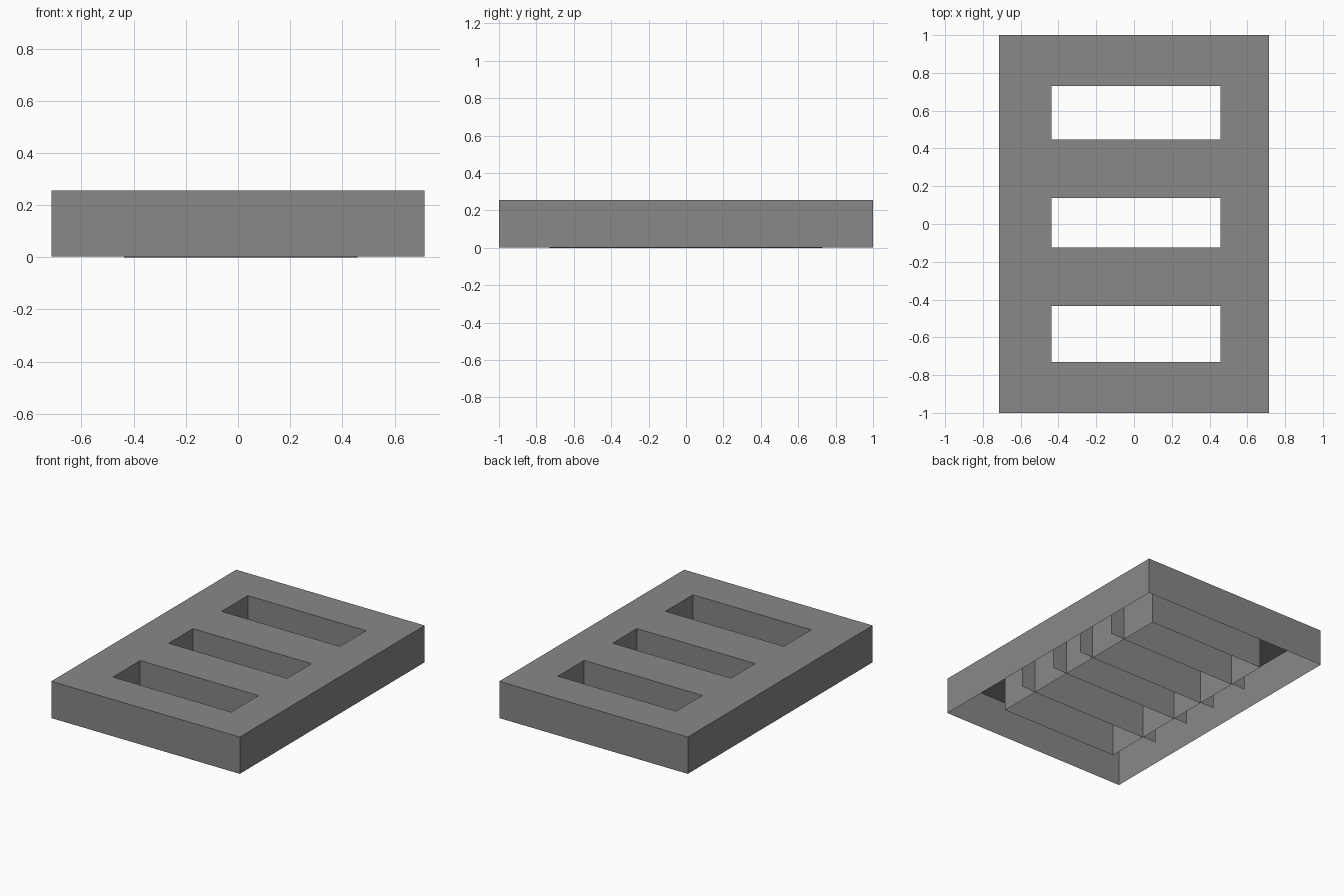
import bpy
import bmesh

if "Cube" in bpy.data.objects:
    bpy.data.objects.remove(bpy.data.objects["Cube"], do_unlink=True)

HALF_X, HALF_Y, TOP, RIM = 0.714, 1.0, 0.255, 0.003
SLOT_X = (-0.437, 0.459)
SLOTS = [(-0.73, -0.434), (-0.124, 0.138), (0.447, 0.73)]
TAB = 0.108

grey = bpy.data.materials.new("mid_grey")
grey.use_nodes = True
grey.diffuse_color = (0.246, 0.246, 0.246, 1)
grey.node_tree.nodes["Principled BSDF"].inputs["Base Color"].default_value = grey.diffuse_color


def quad(bm, *points):
    bm.faces.new([bm.verts.new(p) for p in points])


def wall(bm, start, end, low, high=TOP):
    """Upright sheet between two plan points."""
    quad(bm, (*start, low), (*end, low), (*end, high), (*start, high))


def finish(bm, name):
    bmesh.ops.remove_doubles(bm, verts=bm.verts, dist=0.0001)
    mesh = bpy.data.meshes.new(name)
    bm.to_mesh(mesh)
    bm.free()
    mesh.materials.append(grey)
    bpy.context.collection.objects.link(bpy.data.objects.new(name, mesh))


# Top plate with three slots, and the outer walls around an open underside
bm = bmesh.new()
xs = [-HALF_X, *SLOT_X, HALF_X]
ys = [-HALF_Y, *[y for slot in SLOTS for y in slot], HALF_Y]
for i, (x0, x1) in enumerate(zip(xs, xs[1:])):
    for j, (y0, y1) in enumerate(zip(ys, ys[1:])):
        if i == 1 and j % 2 == 1:
            continue
        quad(bm, (x0, y0, TOP), (x1, y0, TOP), (x1, y1, TOP), (x0, y1, TOP))
for (x0, x1) in zip(xs, xs[1:]):
    wall(bm, (x0, -HALF_Y), (x1, -HALF_Y), RIM)
    wall(bm, (x1, HALF_Y), (x0, HALF_Y), RIM)
for (y0, y1) in zip(ys, ys[1:]):
    wall(bm, (HALF_X, y0), (HALF_X, y1), RIM)
    wall(bm, (-HALF_X, y1), (-HALF_X, y0), RIM)
finish(bm, "slotted_cover")

# Long walls under the slot ends
left, right = SLOT_X[1], SLOT_X[0]
bm = bmesh.new()
for y0, y1 in zip(ys[1:-1], ys[2:-1]):
    wall(bm, (left, y0), (left, y1), 0)
    wall(bm, (right, y1), (right, y0), 0)
finish(bm, "slot_end_walls")

# Cross walls along the slot sides, facing away from each slot
bm = bmesh.new()
for y0, y1 in SLOTS:
    wall(bm, (right, y0), (left, y0), 0)
    wall(bm, (left, y1), (right, y1), 0)
finish(bm, "slot_side_walls")

# Short tabs continuing the four inner cross walls past the slot ends
bm = bmesh.new()
for y in ys[2:-2]:
    wall(bm, (left, y), (left + TAB, y), RIM)
    wall(bm, (right - TAB, y), (right, y), RIM)
finish(bm, "rib_tabs")
